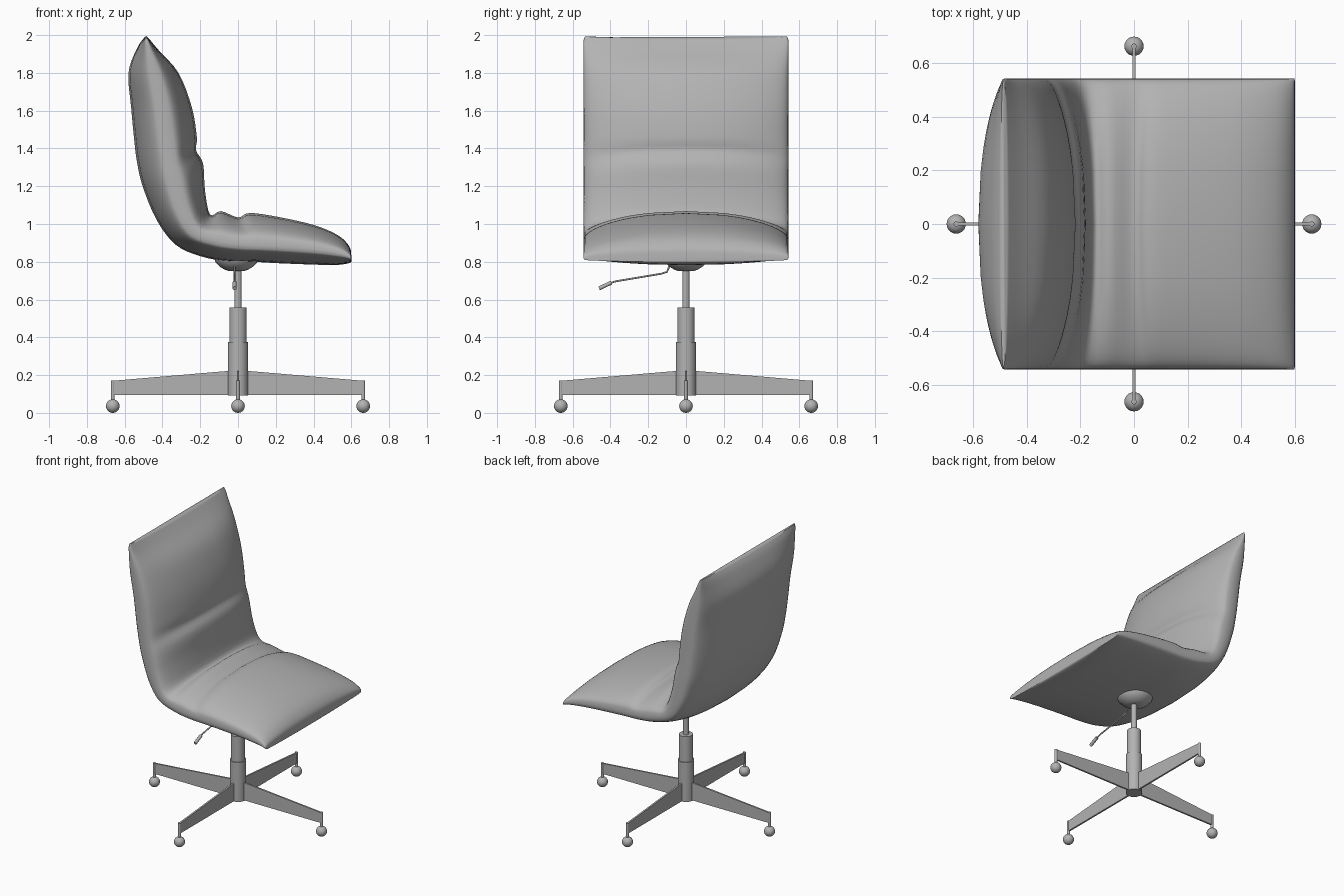
import bpy, bmesh, math
from mathutils import Vector

if "Cube" in bpy.data.objects:
    bpy.data.objects.remove(bpy.data.objects["Cube"])

GREY = bpy.data.materials.new("mid_grey")
GREY.diffuse_color = (.45, .45, .45, 1)
GREY.use_nodes = True
GREY.node_tree.nodes["Principled BSDF"].inputs["Base Color"].default_value = GREY.diffuse_color


def finish(name, bm, angle=40):
    bmesh.ops.recalc_face_normals(bm, faces=bm.faces)
    me = bpy.data.meshes.new(name)
    bm.to_mesh(me)
    bm.free()
    me.materials.append(GREY)
    ob = bpy.data.objects.new(name, me)
    bpy.context.collection.objects.link(ob)
    bpy.ops.object.select_all(action='DESELECT')
    ob.select_set(True)
    bpy.context.view_layer.objects.active = ob
    bpy.ops.object.shade_smooth_by_angle(angle=math.radians(angle))
    return ob


def lathe(name, profile, x=0, y=0, n=32):
    # Revolve an (r, z) profile around a vertical axis
    bm = bmesh.new()
    rings = [[bm.verts.new((x + r * math.cos(2 * math.pi * k / n),
                            y + r * math.sin(2 * math.pi * k / n), z))
              for k in range(n)] for r, z in profile]
    for a, b in zip(rings, rings[1:]):
        for k in range(n):
            bm.faces.new((a[k], a[(k + 1) % n], b[(k + 1) % n], b[k]))
    bm.faces.new(rings[0])
    bm.faces.new(rings[-1])
    return finish(name, bm)


def tube(name, points, radius):
    cu = bpy.data.curves.new(name, 'CURVE')
    cu.dimensions = '3D'
    cu.bevel_depth = radius
    cu.bevel_resolution = 3
    cu.use_fill_caps = True
    cu.materials.append(GREY)
    sp = cu.splines.new('POLY')
    sp.points.add(len(points) - 1)
    for p, co in zip(sp.points, points):
        p.co = (*co, 1)
    ob = bpy.data.objects.new(name, cu)
    bpy.context.collection.objects.link(ob)
    return ob


# Cushion: stations of (outer x,z, inner x,z, side seam x,z) from top to front edge
stations = [
    (-.498, 1.985, -.474, 1.985, -.487, 1.995),
    (-.535, 1.93, -.42, 1.92, -.475, 1.94),
    (-.580, 1.80, -.315, 1.80, -.440, 1.80),
    (-.566, 1.62, -.245, 1.62, -.400, 1.62),
    (-.550, 1.45, -.218, 1.46, -.375, 1.44),
    (-.535, 1.33, -.222, 1.39, -.355, 1.32),
    (-.505, 1.20, -.185, 1.32, -.335, 1.22),
    (-.430, 1.02, -.175, 1.18, -.290, 1.06),
    (-.330, .89, -.148, 1.05, -.220, .95),
    (-.200, .83, -.090, 1.068, -.090, .905),
    (-.060, .803, .000, 1.035, .030, .89),
    (.080, .80, .060, 1.058, .110, .885),
    (.200, .793, .200, 1.04, .220, .88),
    (.400, .785, .400, .995, .400, .865),
    (.520, .783, .530, .94, .530, .845),
    (.585, .792, .590, .88, .590, .825),
    (.600, .800, .600, .83, .600, .812),
]


def spline(p0, p1, p2, p3, t):
    return 0.5 * (2 * p1 + (p2 - p0) * t + (2 * p0 - 5 * p1 + 4 * p2 - p3) * t * t
                  + (3 * p1 - p0 - 3 * p2 + p3) * t ** 3)


rows = []
last = len(stations) - 1
for i in range(last):
    q = [stations[max(0, min(last, i + d))] for d in (-1, 0, 1, 2)]
    for s in range(4):
        rows.append([spline(*c, s / 4) for c in zip(*q)])
rows.append(stations[-1])

bm = bmesh.new()
half_width, around, power = .543, 48, 2 / 4
loops = []
for j, (ox, oz, ix, iz, sx, sz) in enumerate(rows):
    loop = []
    # Slightly rounded corners at the two ends
    edge = min(j, len(rows) - 1 - j)
    w = half_width - .012 * max(0, 1 - edge / 3) ** 2
    for k in range(around):
        a = 2 * math.pi * k / around
        c, s = math.cos(a), math.sin(a)
        u = math.copysign(abs(c) ** power, c) if abs(c) > 1e-6 else 0
        # Boxy section with a broad pillow bulge toward the middle
        f = abs(s) ** power * (1 - .42 * u * u) if abs(s) > 1e-6 else 0
        tx, tz = (ix, iz) if s > 0 else (ox, oz)
        loop.append(bm.verts.new((sx + (tx - sx) * f, w * u, sz + (tz - sz) * f)))
    loops.append(loop)
for a, b in zip(loops, loops[1:]):
    for k in range(around):
        bm.faces.new((a[k], a[(k + 1) % around], b[(k + 1) % around], b[k]))
bm.faces.new(loops[0])
bm.faces.new(loops[-1])
finish("seat_cushion", bm, 60)

# Swivel bowl under the seat
lathe("seat_bowl", [(.118, .82), (.112, .80), (.09, .775), (.06, .757), (.035, .75)], x=-.008)

# Telescopic column
lathe("gas_stem", [(.019, .54), (.019, .77)])
lathe("upper_column", [(.046, .36), (.046, .557)])
lathe("lower_column", [(.053, .092), (.053, .374)])

# Four tapered flat legs with castors
reach, thick = .663, .006
for n in range(4):
    ang = n * math.pi / 2
    d = Vector((math.cos(ang), math.sin(ang), 0))
    side = Vector((-d.y, d.x, 0)) * thick
    bm = bmesh.new()
    outline = [(.03, .096), (reach, .096), (reach, .17), (.03, .224)]
    a = [bm.verts.new(d * r + side + Vector((0, 0, z))) for r, z in outline]
    b = [bm.verts.new(d * r - side + Vector((0, 0, z))) for r, z in outline]
    bm.faces.new(a)
    bm.faces.new(b)
    for k in range(4):
        bm.faces.new((a[k], a[(k + 1) % 4], b[(k + 1) % 4], b[k]))
    finish("base_leg", bm)
    px, py = d.x * reach, d.y * reach
    lathe("castor_pin", [(.010, .06), (.010, .172)], px, py, 16)
    bpy.ops.mesh.primitive_uv_sphere_add(segments=24, ring_count=14, radius=.036,
                                         location=(px, py, .036))
    bpy.context.object.name = "castor_ball"
    bpy.context.object.data.materials.append(GREY)
    bpy.ops.object.shade_smooth()

# Height lever with grip
tube("height_lever", [(-.018, -.08, .80), (-.018, -.093, .765), (-.018, -.10, .747),
                      (-.018, -.13, .737), (-.018, -.37, .697), (-.018, -.40, .688)], .005)
tube("lever_grip", [(-.018, -.395, .69), (-.018, -.46, .659)], .011)
